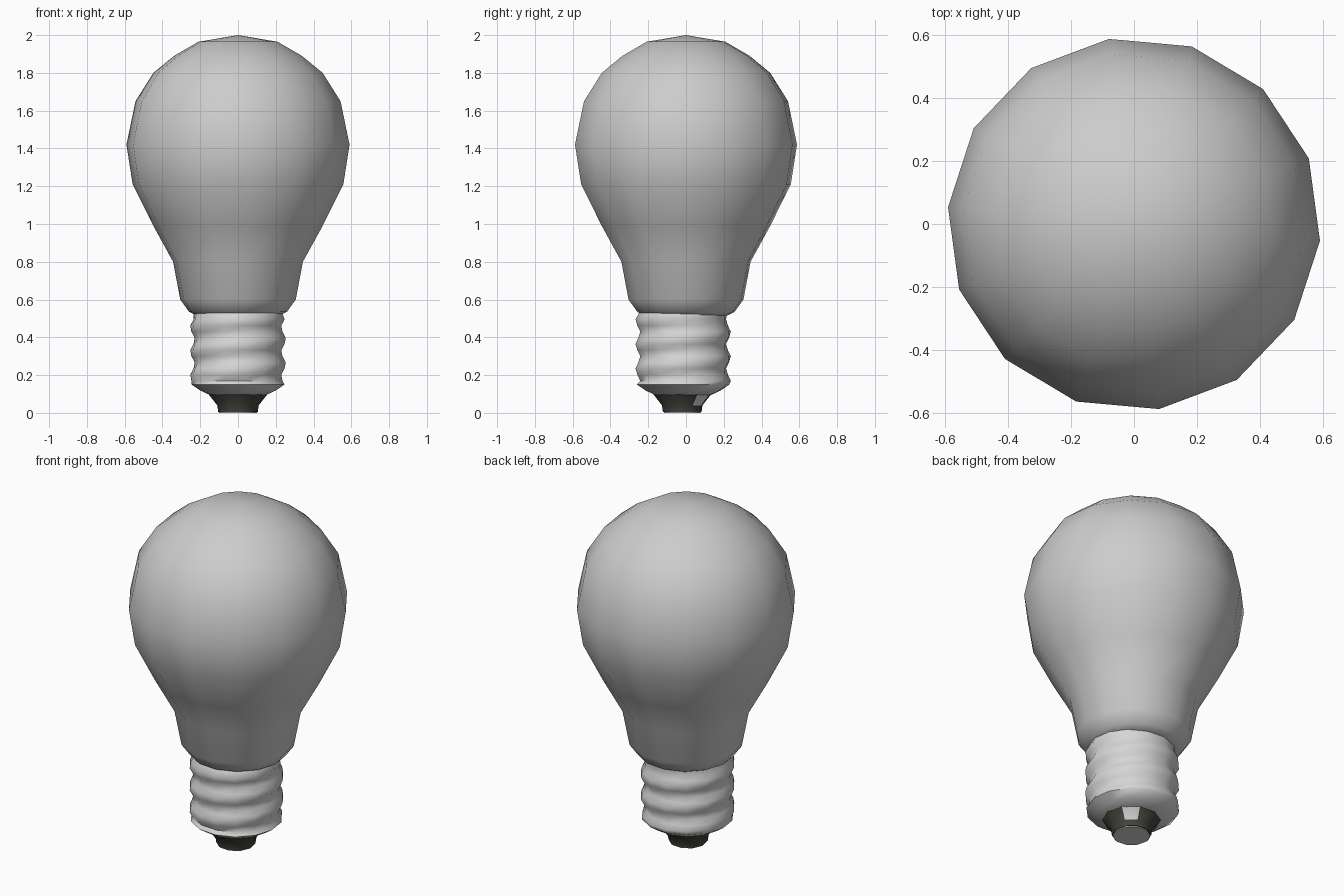
import bpy, bmesh, math

if "Cube" in bpy.data.objects:
    bpy.data.objects.remove(bpy.data.objects["Cube"])

SIDES = 14


def material(name, rgb):
    m = bpy.data.materials.new(name)
    m.diffuse_color = (*rgb, 1)
    m.use_nodes = True
    m.node_tree.nodes["Principled BSDF"].inputs["Base Color"].default_value = m.diffuse_color
    return m


GLASS = material("frosted_glass", (0.60, 0.61, 0.60))
METAL = material("pale_metal", (0.66, 0.67, 0.66))
DARK = material("dark_insulator", (0.06, 0.057, 0.045))


def lathe(name, rings, mats, radius=None, centre_y=0.0, sides=SIDES, caps=(True, True), angle=60):
    """Stack rings of (radius, z); a zero radius makes a pole."""
    bm = bmesh.new()
    loops = []
    for r, z in rings:
        if r == 0:
            loops.append([bm.verts.new((0, centre_y, z))] * sides)
            continue
        loop = []
        for i in range(sides):
            a = math.tau * i / sides - 0.09
            rr = radius(r, z, a) if radius else r
            loop.append(bm.verts.new((rr * math.cos(a), centre_y + rr * math.sin(a), z)))
        loops.append(loop)
    for lo, hi in zip(loops, loops[1:]):
        for i in range(sides):
            j = (i + 1) % sides
            corners = list(dict.fromkeys((lo[i], lo[j], hi[j], hi[i])))
            bm.faces.new(corners)
    if caps[0]:
        bm.faces.new(loops[0][::-1])
    if caps[1]:
        bm.faces.new(loops[-1])
    bmesh.ops.recalc_face_normals(bm, faces=bm.faces)
    mesh = bpy.data.meshes.new(name)
    bm.to_mesh(mesh)
    bm.free()
    for m in mats:
        mesh.materials.append(m)
    ob = bpy.data.objects.new(name, mesh)
    bpy.context.collection.objects.link(ob)
    bpy.ops.object.select_all(action='DESELECT')
    ob.select_set(True)
    bpy.context.view_layer.objects.active = ob
    bpy.ops.object.shade_smooth_by_angle(angle=math.radians(angle))
    return ob


# Glass envelope: neck, flare and round crown
lathe("glass_bulb",
      [(0.22, 0.515), (0.26, 0.535), (0.307, 0.60), (0.345, 0.80), (0.45, 0.99),
       (0.56, 1.21), (0.593, 1.42), (0.545, 1.65), (0.45, 1.80),
       (0.34, 1.89), (0.21, 1.965), (0, 2.0)],
      [GLASS], caps=(True, False))


# Screw base: a helical ripple that fades out at both ends
def thread(r, z, a):
    if not 0.16 < z < 0.5:
        return r
    return r + 0.013 * math.cos(math.tau * (z / 0.13) - a)


thread_rings = [(0.242, 0.17 + 0.0325 * k) for k in range(11)]
lathe("screw_base", [(0.15, 0.095), (0.20, 0.118), (0.247, 0.15)] + thread_rings + [(0.235, 0.53)],
      [METAL], radius=thread, centre_y=-0.015)

# Dark insulator collar, with a metal solder tab at the back right
collar = lathe("insulator", [(0.105, 0.005), (0.11, 0.04), (0.158, 0.10)],
               [DARK, METAL], centre_y=-0.02, sides=10)
for p in collar.data.polygons:
    c = p.center
    if 0.05 < c.z < 0.09 and c.x + c.y > 0.14:
        p.material_index = 1

# Pale contact disc under the collar
lathe("contact_tip", [(0.10, 0.0), (0.10, 0.008)], [METAL], centre_y=-0.02, sides=10)
